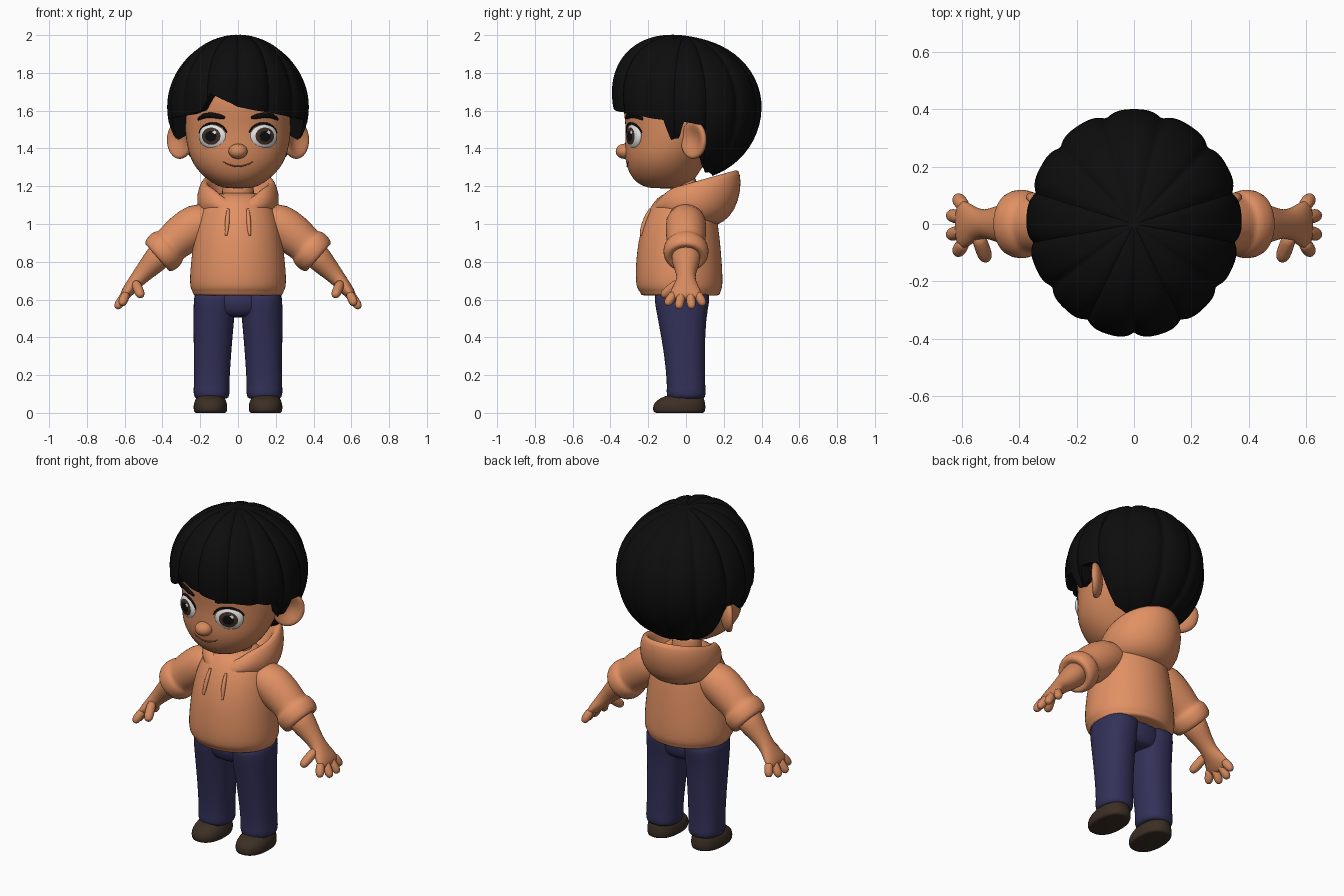
import bpy, bmesh, math
from mathutils import Vector, Matrix
from mathutils.bvhtree import BVHTree

if "Cube" in bpy.data.objects:
    bpy.data.objects.remove(bpy.data.objects["Cube"])


def mat(name, r, g, b):
    m = bpy.data.materials.new(name)
    m.diffuse_color = (r, g, b, 1)
    m.use_nodes = True
    m.node_tree.nodes["Principled BSDF"].inputs["Base Color"].default_value = m.diffuse_color
    return m


SKIN = mat("skin", 0.66, 0.25, 0.11)
CLOTH = mat("orange_cloth", 0.75, 0.28, 0.125)
DENIM = mat("navy_denim", 0.033, 0.031, 0.10)
SHOE = mat("brown_shoe", 0.045, 0.028, 0.018)
HAIR = mat("black_hair", 0.004, 0.004, 0.004)
WHITE = mat("eye_white", 0.75, 0.75, 0.75)
IRIS = mat("brown_iris", 0.05, 0.03, 0.018)
LIP = mat("mouth_line", 0.28, 0.08, 0.035)


def finish(name, bm, mats, mirror=False, sub=0):
    bmesh.ops.recalc_face_normals(bm, faces=bm.faces)
    me = bpy.data.meshes.new(name)
    bm.to_mesh(me)
    bm.free()
    for m in mats:
        me.materials.append(m)
    for p in me.polygons:
        p.use_smooth = True
    ob = bpy.data.objects.new(name, me)
    bpy.context.collection.objects.link(ob)
    if mirror:
        ob.modifiers.new("mirror", "MIRROR")
    if sub:
        s = ob.modifiers.new("smooth", "SUBSURF")
        s.levels = s.render_levels = sub
    return ob


# Skin a stack of elliptical rings (centre, radius u, radius v)
def loft(name, rings, m, u=(1, 0, 0), v=(0, 1, 0), power=2.0, mirror=False, n=24, sub=1, warp=None):
    u, v = Vector(u), Vector(v)
    bm = bmesh.new()
    rows = []
    for i, (c, ru, rv) in enumerate(rings):
        row = []
        for k in range(n):
            a = 2 * math.pi * k / n
            ca, sa = math.cos(a), math.sin(a)
            e = 2 / power
            p = Vector(c) + u * ru * math.copysign(abs(ca) ** e, ca) + v * rv * math.copysign(abs(sa) ** e, sa)
            if warp:
                p = warp(i, a, p)
            row.append(bm.verts.new(p))
        rows.append(row)
    for r0, r1 in zip(rows, rows[1:]):
        for k in range(n):
            j = (k + 1) % n
            bm.faces.new((r0[k], r0[j], r1[j], r1[k]))
    bm.faces.new(rows[0])
    bm.faces.new(rows[-1])
    return finish(name, bm, [m], mirror, sub)


def zr(z, cx, rx, yf, yb):
    return ((cx, (yf + yb) / 2, z), rx, (yb - yf) / 2)


def capsule(name, a, b, r, m):
    a, b = Vector(a), Vector(b)
    d = (b - a).normalized()
    u = d.orthogonal().normalized()
    rings = [(a, r, r), (a.lerp(b, 0.5), r, r), (b - d * r, r, r), (b - d * r * 0.3, r * 0.75, r * 0.75), (b, r * 0.3, r * 0.3)]
    loft(name, rings, m, u, d.cross(u), mirror=True, n=12)


def bvh_of(ob):
    bpy.context.view_layer.update()
    return BVHTree.FromObject(ob, bpy.context.evaluated_depsgraph_get())


def front(tree, x, z):
    return tree.ray_cast(Vector((x, -2, z)), Vector((0, 1, 0)))[0]


# Thin cord lying on a surface
def cord(name, tree, pts, radius, m, lift=0.0):
    cu = bpy.data.curves.new(name, "CURVE")
    cu.dimensions = "3D"
    cu.bevel_depth = radius
    cu.bevel_resolution = 3
    cu.use_fill_caps = True
    sp = cu.splines.new("POLY")
    sp.points.add(len(pts) - 1)
    for i, (x, z) in enumerate(pts):
        p = front(tree, x, z)
        sp.points[i].co = (x, p.y - lift, z, 1)
        t = i / (len(pts) - 1)
        sp.points[i].radius = 0.5 + 0.5 * math.sin(math.pi * t) ** 0.5 if 0 < t < 1 else 0.5
    cu.materials.append(m)
    bpy.context.collection.objects.link(bpy.data.objects.new(name, cu))


# Head, neck, nose
head = loft("head", [zr(*r) for r in [
    (1.188, 0, .06, -.18, -.03), (1.2, 0, .11, -.235, .01), (1.24, 0, .17, -.285, .05), (1.29, 0, .22, -.31, .08),
    (1.35, 0, .255, -.325, .12), (1.42, 0, .273, -.325, .18), (1.5, 0, .282, -.318, .22), (1.58, 0, .282, -.33, .25),
    (1.68, 0, .27, -.335, .27), (1.78, 0, .22, -.27, .22), (1.86, 0, .1, -.15, .1)]], SKIN, n=32)
face = bvh_of(head)
loft("neck", [zr(1.04, 0, .09, -.09, .08), zr(1.15, 0, .085, -.085, .07), zr(1.27, 0, .085, -.08, .06)], SKIN)


def ball(name, mats, fn, mirror=False, rule=None):
    bm = bmesh.new()
    bmesh.ops.create_uvsphere(bm, u_segments=40, v_segments=30, radius=1)
    if rule:
        for f in bm.faces:
            f.material_index = rule(f.calc_center_median())
    for w in bm.verts:
        w.co = fn(w.co.copy())
    return finish(name, bm, mats, mirror)


ball("nose", [SKIN], lambda p: Vector((p.x * .05, -.325 + p.y * .047, 1.385 + p.z * .04)))


# Ears: flattened balls with a dished front
def ear(p):
    r2 = p.y * p.y + p.z * p.z
    a = p.x - 1.2 * max(0, 1 - r2) ** 1.5 if p.x > 0 else p.x
    q = Matrix.Rotation(math.radians(-45), 3, "Z") @ Vector((a * .04, p.y * .09, p.z * .1))
    return q + Vector((.308, .04, 1.445))


ball("ears", [SKIN], ear, mirror=True)


# Eyes, lash lines and brows
def eye_rule(c):
    r = math.hypot(c.x, c.y)
    if c.z < 0:
        return 0
    if math.hypot(c.x - .25, c.y - .3) < .13:
        return 0
    return 2 if r < .38 else 1 if r < .66 else 0


for s, side in ((-1, "left"), (1, "right")):
    base = front(face, s * .133, 1.465) + Vector((0, .014, 0))
    turn = Matrix.Rotation(math.radians(24 * s), 3, "Z")
    ball(side + "_eye", [WHITE, IRIS, HAIR],
         lambda p: base + turn @ Vector((p.x * .08, -p.z * .03, p.y * .068)), rule=eye_rule)
    arc = [math.radians(15 + 15 * k) for k in range(11)]
    cord(side + "_lash", face, [(s * (.133 + .076 * math.cos(a)), 1.465 + .068 * math.sin(a)) for a in arc], .006, HAIR, .003)
    cord(side + "_brow", face, [(s * x, z) for x, z in ((.07, 1.562), (.1, 1.57), (.14, 1.577), (.18, 1.572), (.21, 1.555))], .015, HAIR)
cord("mouth", face, [(x / 100, 1.305 + .025 * (x / 8) ** 2) for x in range(-8, 9, 2)], .004, LIP)

# Hair: lobed shell whose lower edge follows (degrees from front, height)
EDGE = [(-180, 1.265), (-125, 1.28), (-112, 1.31), (-106, 1.52), (-88, 1.54), (-84, 1.45), (-76, 1.44), (-71, 1.56),
        (-45, 1.575), (-31, 1.6), (-23, 1.69), (-9, 1.65), (0, 1.62), (15, 1.6), (31, 1.585), (45, 1.57), (71, 1.55),
        (76, 1.44), (84, 1.45), (88, 1.54), (106, 1.52), (112, 1.31), (125, 1.28), (180, 1.265)]


def edge(d):
    for (a, za), (b, zb) in zip(EDGE, EDGE[1:]):
        if a <= d <= b:
            return za + (zb - za) * (d - a) / (b - a)


def hair_point(phi, e):
    d = Vector((math.sin(phi) * math.cos(e), -math.cos(phi) * math.cos(e), math.sin(e)))
    ry = .37 if d.y < 0 else .40
    rz = .365 if d.z > 0 else .39
    r = 1 / math.sqrt((d.x / .375) ** 2 + (d.y / ry) ** 2 + (d.z / rz) ** 2)
    r *= 1 + .17 * max(0, d.y * -.75 + d.z * .66) ** 4
    r *= 1 - .05 * math.cos(e) * (1 - abs(math.sin(6.5 * phi + .4 * math.sin(phi)))) ** 2
    return d * r


bm = bmesh.new()
N, ROWS, C = 208, 26, Vector((0, 0, 1.62))
cols = []
top, core = bm.verts.new(C + hair_point(0, math.pi / 2)), bm.verts.new(C)
for k in range(N):
    deg = -180 + 360 * k / N
    low = math.asin((edge(deg) - 1.62) / .38)
    pts = [hair_point(math.radians(deg), math.pi / 2 + (low - math.pi / 2) * i / ROWS) for i in range(1, ROWS + 1)]
    pts.append(pts[-1] * .85)
    cols.append([bm.verts.new(C + p) for p in pts])
for k in range(N):
    a, b = cols[k], cols[(k + 1) % N]
    bm.faces.new((top, a[0], b[0]))
    bm.faces.new((core, b[-1], a[-1]))
    for i in range(len(a) - 1):
        bm.faces.new((a[i], a[i + 1], b[i + 1], b[i]))
finish("hair", bm, [HAIR]).data.set_sharp_from_angle(angle=math.radians(50))

# Hoodie body with hem band
body = loft("hoodie_body", [zr(*r) for r in [
    (.622, 0, .22, -.22, .165), (.622, 0, .238, -.24, .18), (.645, 0, .242, -.245, .183), (.655, 0, .252, -.26, .192),
    (.7, 0, .257, -.268, .195), (.78, 0, .252, -.267, .192), (.9, 0, .238, -.256, .182), (1.0, 0, .22, -.23, .17),
    (1.08, 0, .195, -.195, .155), (1.14, 0, .15, -.155, .125), (1.17, 0, .1, -.1, .09)]], CLOTH, n=32)

# Hood: tilted rings (front y, back y, half width, front z, back z) with a V at the throat
HOOD = [(-.14, .14, .16, 1.05, .98), (-.178, .2, .195, 1.08, 1.01), (-.188, .26, .217, 1.11, 1.07), (-.185, .293, .218, 1.14, 1.18),
        (-.165, .288, .198, 1.165, 1.27), (-.145, .268, .178, 1.175, 1.295), (-.125, .235, .15, 1.16, 1.26),
        (-.1, .17, .12, 1.11, 1.12), (-.08, .1, .09, 1.08, 1.06)]


def tilt(i, a, p):
    yf, yb, _, zf, zb = HOOD[i]
    p.z = zf + (zb - zf) * (p.y - yf) / (yb - yf)
    off = abs(math.degrees(a) - 270)
    p.z -= .07 * max(0, 1 - off / 50) * (1 if i > 1 else 0)
    return p


loft("hood", [zr(0, 0, r[2], r[0], r[1]) for r in HOOD], CLOTH, n=40, warp=tilt)

# Drawstrings
chest = bvh_of(body)
for s, side in ((-1, "left"), (1, "right")):
    cord(side + "_drawstring", chest, [(s * (.062 - .01 * t / 5), .94 + .028 * t) for t in range(6)], .012, CLOTH, .004)

# Sleeves with rolled cuffs, then forearms and hands
U, V = (.66, 0, .75), (0, 1, 0)


def limb(name, rows, m):
    loft(name, [((x, y, z), ru, rv) for x, y, z, ru, rv in rows], m, U, V, mirror=True)


limb("sleeves", [(.1, 0, 1.05, .08, .08), (.19, 0, 1.02, .115, .11), (.29, 0, .945, .112, .108), (.345, 0, .9, .1, .1),
                 (.36, 0, .885, .1, .102), (.368, 0, .878, .112, .118), (.395, 0, .853, .116, .122), (.425, 0, .825, .108, .115),
                 (.43, 0, .818, .085, .09), (.415, 0, .835, .06, .06)], CLOTH)
limb("forearms_and_palms", [(.39, 0, .86, .07, .075), (.435, 0, .812, .07, .08), (.475, 0, .77, .058, .062), (.52, 0, .722, .046, .048),
                            (.55, 0, .685, .04, .056), (.58, -.002, .65, .034, .08), (.605, -.002, .618, .027, .086),
                            (.615, -.002, .603, .015, .07)], SKIN)
for name, y0, y1, x, z in (("index", -.06, -.105, .618, .57), ("middle", -.022, -.04, .645, .552),
                           ("ring", .02, .032, .645, .552), ("little", .058, .095, .618, .568)):
    capsule(name + "_fingers", (.59, y0, .637), (x, y1, z), .025, SKIN)
capsule("thumbs", (.545, -.035, .695), (.512, -.128, .615), .027, SKIN)

# Trousers
loft("trouser_seat", [zr(.505, 0, .1, -.1, .07), zr(.52, 0, .17, -.145, .1), zr(.57, 0, .215, -.162, .115),
                      zr(.66, 0, .225, -.175, .13)], DENIM)
loft("trouser_legs", [zr(*r) for r in [
    (.075, .14, .07, -.08, .08), (.075, .14, .092, -.1, .103), (.12, .14, .098, -.105, .106), (.135, .14, .093, -.1, .102),
    (.3, .136, .099, -.113, .1), (.5, .128, .108, -.15, .105), (.6, .122, .114, -.17, .128), (.66, .12, .11, -.17, .13)]],
    DENIM, power=2.3, mirror=True)

# Shoes
loft("shoes", [zr(*r) for r in [
    (0, .146, .075, -.155, .085), (0, .146, .086, -.172, .1), (.025, .146, .091, -.178, .105), (.055, .146, .088, -.17, .102),
    (.08, .146, .075, -.135, .095), (.1, .146, .06, -.085, .08)]], SHOE, power=2.3, mirror=True)
